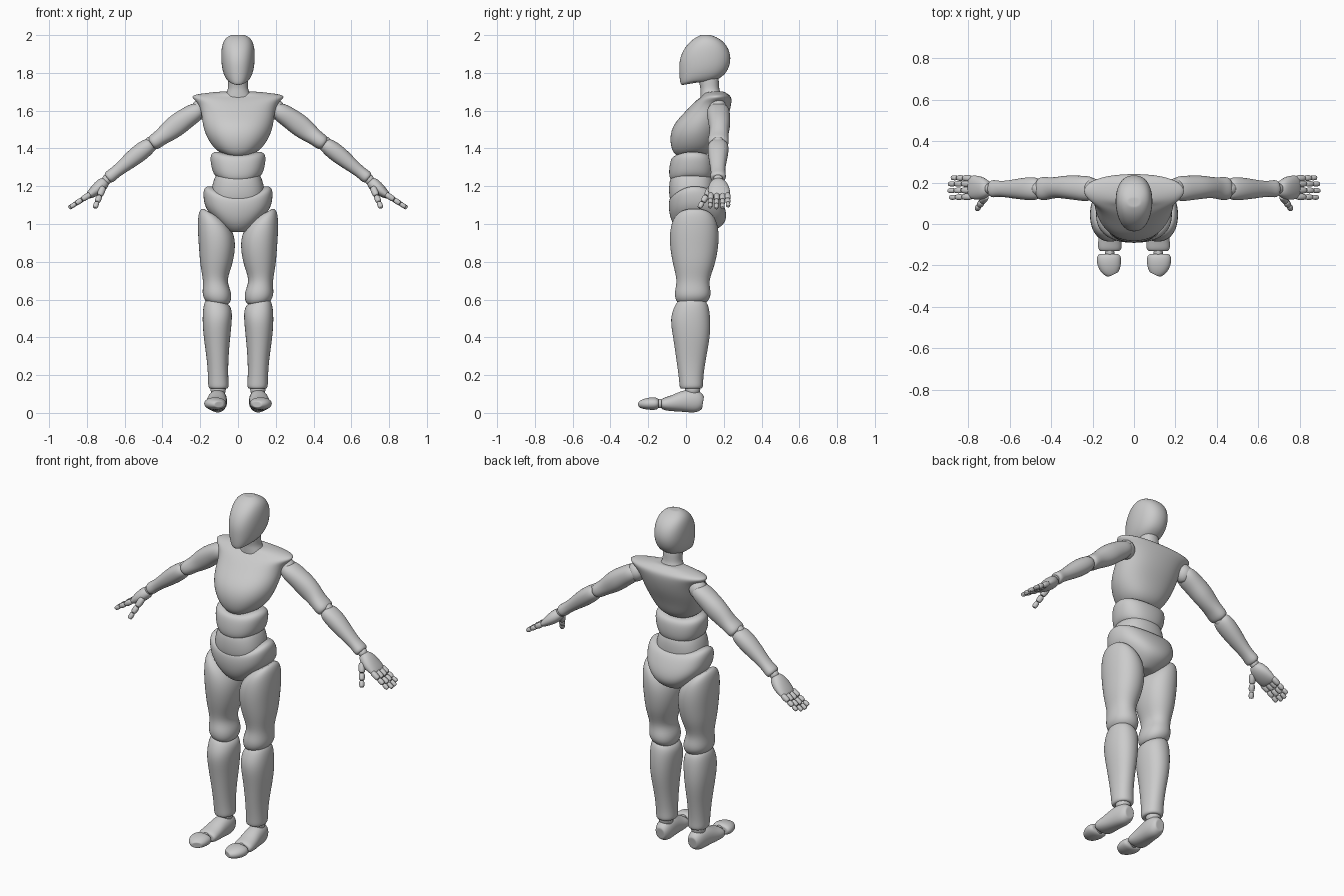
import bpy, bmesh, math
from mathutils import Vector

SIDES = 16


def skin(name, rings, mirror=False, level=2):
    """Skin a list of point rings, close both ends and smooth the result."""
    def inset(ring, k=0.8):
        c = sum(ring, Vector()) / len(ring)
        return [c + (p - c) * k for p in ring]
    rings = [inset(rings[0])] + rings + [inset(rings[-1])]
    bm = bmesh.new()
    loops = [[bm.verts.new(p) for p in r] for r in rings]
    n = len(rings[0])
    for a, b in zip(loops, loops[1:]):
        for i in range(n):
            j = (i + 1) % n
            bm.faces.new((a[i], a[j], b[j], b[i]))
    bm.faces.new(loops[0][::-1])
    bm.faces.new(loops[-1])
    bmesh.ops.recalc_face_normals(bm, faces=bm.faces)
    for f in bm.faces:
        f.smooth = True
    me = bpy.data.meshes.new(name)
    bm.to_mesh(me)
    bm.free()
    ob = bpy.data.objects.new(name, me)
    bpy.context.collection.objects.link(ob)
    if mirror:
        ob.modifiers.new("mirror", 'MIRROR').use_mirror_merge = False
    sub = ob.modifiers.new("smooth", 'SUBSURF')
    sub.levels = sub.render_levels = level
    return ob


def oval(e):
    for i in range(SIDES):
        a = 2 * math.pi * i / SIDES
        c, s = math.cos(a), math.sin(a)
        yield (math.copysign(abs(c) ** (2 / e), c), math.copysign(abs(s) ** (2 / e), s))


def stack(name, rows, e=2.2, taper=0, sag=(0, 0), back=(0, 0), mirror=False):
    """Horizontal rings (z, centre x, half width, y front, y back, slope).
    sag and back lower the front and rear, blended from first to last ring."""
    rings = []
    for k, (z, cx, rx, y0, y1, *slope) in enumerate(rows):
        m = slope[0] if slope else 0
        f = k / (len(rows) - 1)
        ring = []
        for c, s in oval(e):
            lo, hi = sag if s < 0 else back
            dz = -(lo + (hi - lo) * f) * s * s
            w = rx * (1 - taper * max(0, -s))
            ring.append(Vector((cx + w * c, (y0 + y1) / 2 + (y1 - y0) / 2 * s, z + m * c + dz)))
        rings.append(ring)
    return skin(name, rings, mirror)


def limb(name, rows, side=(0, 1, 0), e=2.2, level=2):
    """Rings square to a path: (x, y, z, half thickness, half width)."""
    pts = [Vector(r[:3]) for r in rows]
    rings = []
    for i, r in enumerate(rows):
        t = (pts[min(i + 1, len(pts) - 1)] - pts[max(i - 1, 0)]).normalized()
        u = t.cross(Vector(side)).normalized()
        v = u.cross(t)
        rings.append([pts[i] + u * r[3] * c + v * r[4] * s for c, s in oval(e)])
    return skin(name, rings, True, level)


def joint(name, loc, r):
    x, y, z = loc
    prof = [(-.95, .3), (-.7, .72), (0, 1.03), (.7, .72), (.95, .3)]
    return stack(name, [(z + r * h, x, r * k, y - r * k, y + r * k) for h, k in prof],
                 e=2, mirror=True)


# head and neck
stack("head", [(1.755, 0, .055, -.03, .15), (1.785, 0, .076, -.036, .205),
               (1.83, 0, .088, -.039, .232), (1.88, 0, .092, -.038, .241),
               (1.93, 0, .09, -.018, .228), (1.968, 0, .08, .016, .198),
               (1.99, 0, .06, .048, .162), (2.001, 0, .035, .08, .13)],
      e=2.35, taper=.12, sag=(.022, 0))
stack("neck", [(1.65, 0, .085, .075, .2), (1.685, 0, .068, .075, .19), (1.705, 0, .058, .075, .18),
               (1.725, 0, .052, .075, .175), (1.78, 0, .055, .06, .175)])

# torso shells
stack("chest", [(1.37, 0, .085, -.05, .12), (1.40, 0, .132, -.078, .155),
                (1.47, 0, .178, -.09, .18), (1.54, 0, .195, -.07, .215),
                (1.60, 0, .2, -.012, .235), (1.645, 0, .22, .03, .244),
                (1.672, 0, .258, .06, .242), (1.688, 0, .235, .085, .225),
                (1.702, 0, .09, .09, .2)], e=2.4, taper=.2, sag=(.012, .012))
stack("upper_waist", [(1.385, 0, .125, -.065, .13), (1.37, 0, .152, -.082, .15),
                      (1.32, 0, .148, -.092, .155), (1.275, 0, .137, -.092, .15),
                      (1.25, 0, .12, -.08, .135)], e=2.4, taper=.1, sag=(.025, .025),
      back=(.02, .02))
stack("lower_waist", [(1.275, 0, .11, -.075, .13), (1.24, 0, .13, -.09, .15),
                      (1.18, 0, .145, -.094, .155), (1.12, 0, .14, -.085, .15)],
      e=2.4, sag=(.01, .01))
stack("pelvis", [(1.205, 0, .17, -.075, .15), (1.185, 0, .187, -.09, .172),
                 (1.14, 0, .187, -.095, .195), (1.09, 0, .178, -.092, .213),
                 (1.04, 0, .142, -.082, .219), (.995, 0, .1, -.062, .197),
                 (.958, 0, .058, -.03, .14)], e=2.4, sag=(.06, 0), back=(.03, 0))

# legs
stack("thigh", [(1.05, .128, .062, -.04, .13, .035), (1.018, .123, .09, -.076, .165, .048),
                (.95, .116, .1, -.09, .178, .02), (.87, .11, .098, -.087, .173),
                (.78, .115, .087, -.07, .155), (.70, .123, .061, -.047, .12),
                (.645, .112, .078, -.062, .134), (.605, .11, .077, -.06, .13, .008),
                (.58, .11, .06, -.045, .105, .008)], mirror=True)
joint("knee", (.11, .035, .585), .06)
stack("shin", [(.59, .108, .058, -.045, .105, .015), (.567, .108, .076, -.062, .122, .014),
               (.5, .11, .081, -.088, .132), (.4, .112, .072, -.07, .13),
               (.28, .108, .057, -.052, .105), (.18, .105, .054, -.038, .091),
               (.14, .103, .057, -.036, .093), (.128, .103, .048, -.03, .084)], mirror=True)
joint("ankle", (.105, .035, .125), .045)
limb("foot", [(.105, .09, .055, .035, .03), (.105, .07, .058, .056, .044),
              (.107, .03, .064, .064, .051), (.111, -.02, .061, .057, .053),
              (.115, -.07, .05, .043, .057), (.117, -.115, .047, .035, .06),
              (.117, -.13, .047, .025, .05)], side=(1, 0, 0))
joint("toe_joint", (.117, -.138, .049), .025)
limb("toes", [(.122, -.145, .049, .024, .048), (.122, -.157, .049, .034, .06),
              (.12, -.19, .049, .034, .06), (.11, -.222, .047, .028, .05),
              (.1, -.243, .045, .018, .03)], side=(1, 0, 0))

# arms
joint("shoulder", (.2, .17, 1.605), .055)
limb("upper_arm", [(.195, .17, 1.612, .036, .05), (.222, .17, 1.594, .052, .064),
                   (.275, .174, 1.56, .056, .06), (.325, .178, 1.523, .061, .058),
                   (.375, .176, 1.484, .053, .05), (.41, .172, 1.457, .043, .054),
                   (.445, .17, 1.432, .044, .059), (.458, .17, 1.423, .034, .048)])
joint("elbow", (.462, .17, 1.422), .042)
limb("forearm", [(.458, .17, 1.424, .034, .045), (.476, .17, 1.411, .045, .058),
                 (.53, .17, 1.37, .05, .055), (.6, .168, 1.313, .038, .043),
                 (.65, .17, 1.273, .031, .037), (.68, .17, 1.249, .036, .045),
                 (.69, .17, 1.241, .028, .036)])
joint("wrist", (.695, .17, 1.235), .028)

# hands
limb("palm", [(.7, .17, 1.228, .024, .03), (.715, .17, 1.213, .035, .047),
              (.745, .173, 1.186, .034, .06), (.78, .178, 1.158, .024, .058),
              (.795, .178, 1.148, .016, .052)])


def digit(name, base, tip, r):
    base, tip = Vector(base), Vector(tip)
    for k, (a, b) in enumerate([(0, .42), (.42, .72), (.72, 1)]):
        rows = []
        for t, s in [(.03, .75), (.2, 1), (.8, .97), (.97, .7)]:
            p = base.lerp(tip, a + (b - a) * t)
            q = r * s * (1 - .12 * k)
            rows.append((*p, q, q))
        limb(f"{name}_{k + 1}", rows, level=1)


for name, y, y2, reach in [("index_finger", .132, .128, .93), ("middle_finger", .163, .161, 1.0),
                           ("ring_finger", .194, .193, .98), ("little_finger", .22, .223, .86)]:
    digit(name, (.782, y, 1.158), (.782 + .114 * reach, y2, 1.158 - .074 * reach), .0165)
digit("thumb", (.714, .135, 1.195), (.758, .07, 1.085), .019)
